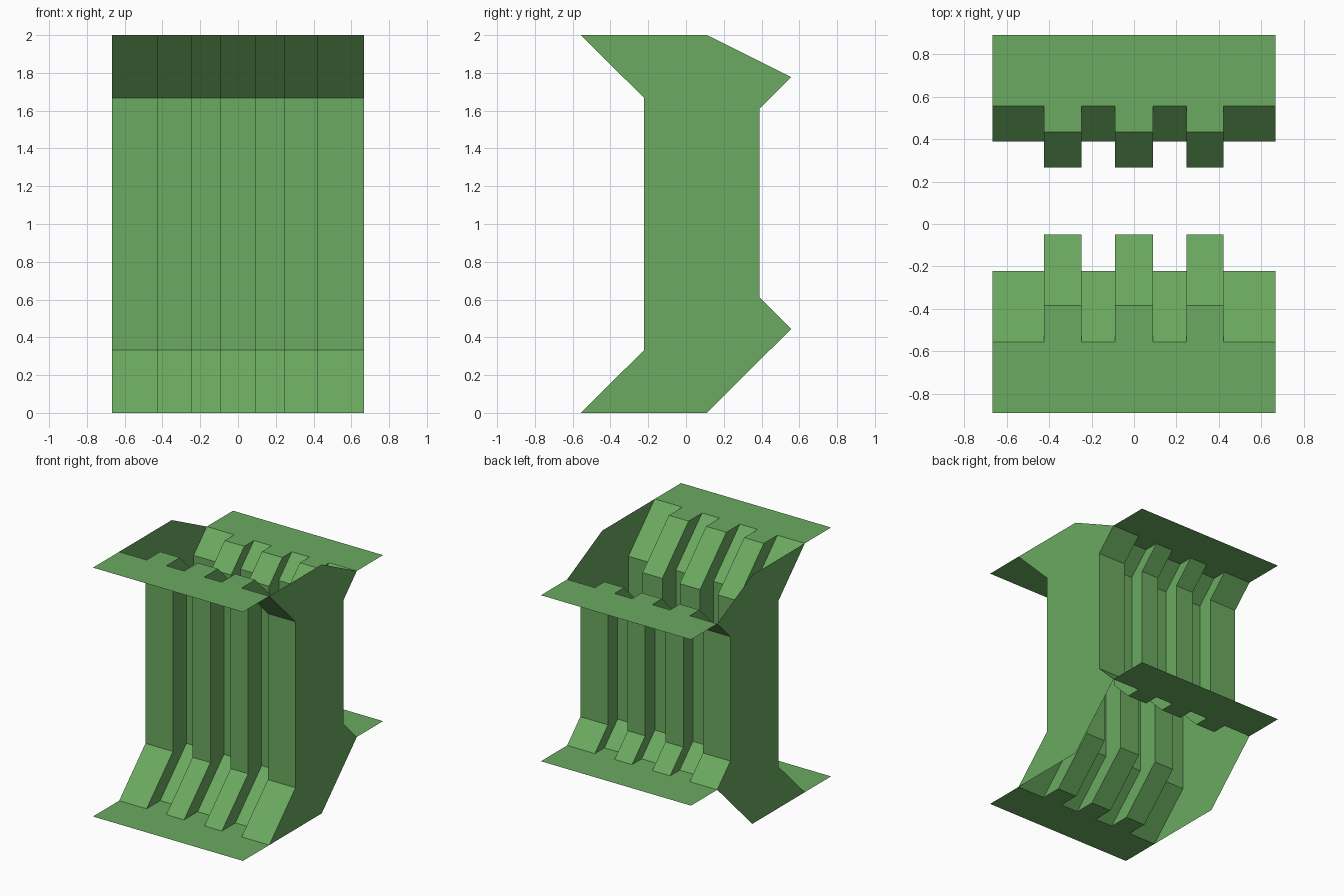
import bpy

if "Cube" in bpy.data.objects:
    bpy.data.objects.remove(bpy.data.objects["Cube"])

green = bpy.data.materials.new("green")
green.diffuse_color = (0.147, 0.402, 0.117, 1)
green.use_nodes = True
green.node_tree.nodes["Principled BSDF"].inputs["Base Color"].default_value = green.diffuse_color

HALF = 0.667
GROOVES = [(-0.423, -0.248), (-0.09, 0.09), (0.246, 0.421)]


def make(name, verts, faces):
    mesh = bpy.data.meshes.new(name)
    mesh.from_pydata(verts, [], faces)
    mesh.materials.append(green)
    obj = bpy.data.objects.new(name, mesh)
    bpy.context.collection.objects.link(obj)
    return obj


def grooved_wall(name, profile, shift, flip):
    """Sweep a (y, z) profile across x; grooves push all but the flange rims by shift."""
    path = [(-HALF, 0)]
    for a, b in GROOVES:
        path += [(a, 0), (a, shift), (b, shift), (b, 0)]
    path.append((HALF, 0))
    n, last = len(profile), len(profile) - 1
    verts = [(x, y + (0 if j in (0, last) else s), z)
             for x, s in path for j, (y, z) in enumerate(profile)]
    faces = []
    for i in range(len(path) - 1):
        step = path[i][0] == path[i + 1][0]
        for j in range(last):
            if step and j in (0, last - 1):
                continue  # flat flanges have no groove sides
            a, b = i * n + j, (i + 1) * n + j
            quad = (a, b, b + 1, a + 1)
            faces.append(quad[::-1] if flip else quad)
    make(name, verts, faces)


# Front wall with flanges at top and bottom
grooved_wall("front_wall", [(-0.889, 0), (-0.556, 0), (-0.222, 0.333),
                            (-0.222, 1.667), (-0.556, 2), (-0.889, 2)], 0.172, False)

# Back wall, shorter with smaller slopes
grooved_wall("back_wall", [(0.889, 0.444), (0.556, 0.444), (0.389, 0.611),
                           (0.389, 1.611), (0.556, 1.778), (0.889, 1.778)], -0.122, True)

# Flat side panels
side = [(-0.556, 0), (0.111, 0), (0.556, 0.444), (0.389, 0.611), (0.389, 1.611),
        (0.556, 1.778), (0.111, 2), (-0.556, 2), (-0.222, 1.667), (-0.222, 0.333)]
for name, x in (("right_panel", HALF), ("left_panel", -HALF)):
    face = list(range(len(side)))
    make(name, [(x, y, z) for y, z in side], [face if x > 0 else face[::-1]])
